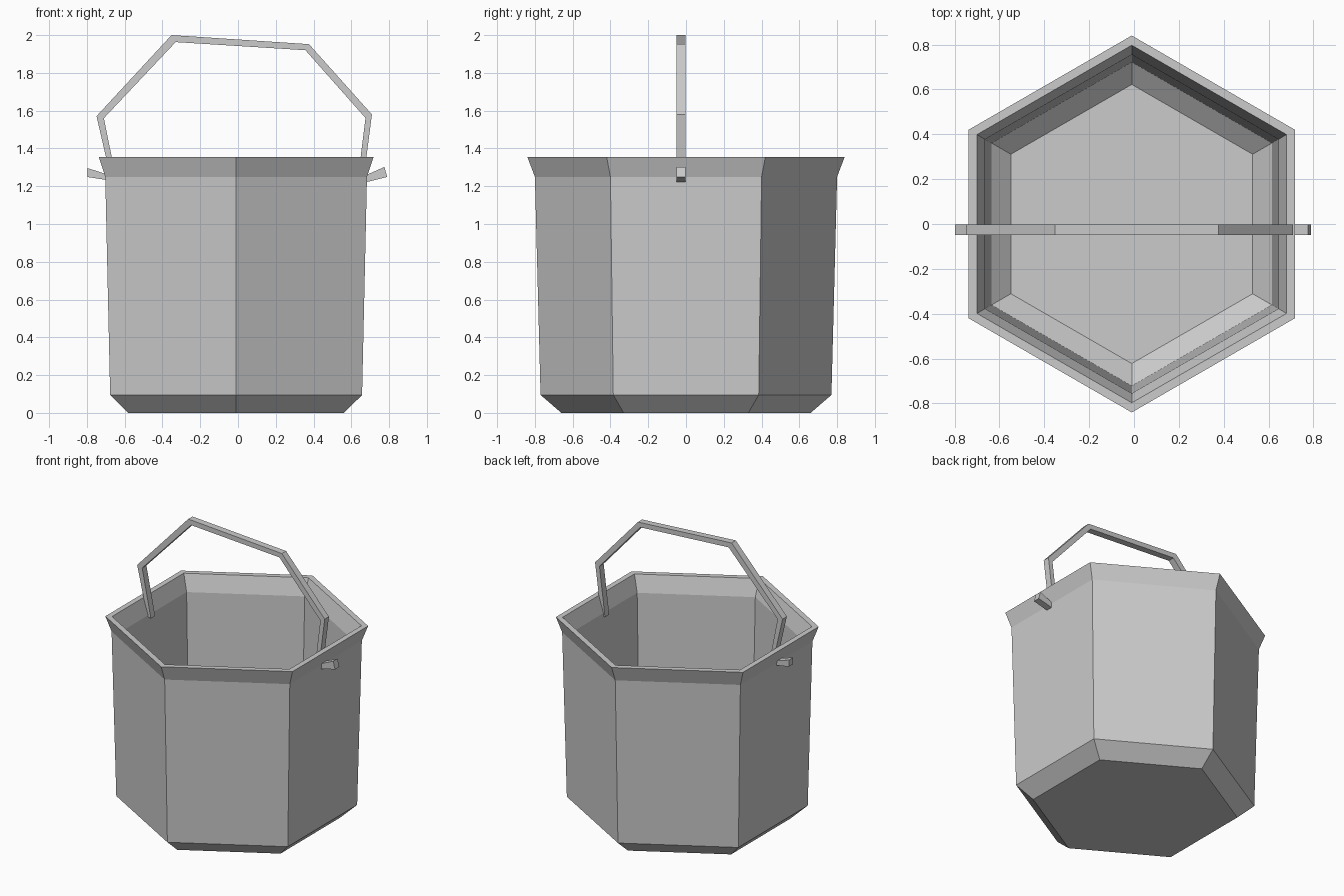
import bpy
import bmesh
from math import sin, cos, pi

cube = bpy.data.objects.get("Cube")
if cube:
    bpy.data.objects.remove(cube, do_unlink=True)

metal = bpy.data.materials.new("light_grey")
metal.use_nodes = True
GREY = (0.6, 0.6, 0.6, 1)
metal.diffuse_color = GREY
metal.node_tree.nodes["Principled BSDF"].inputs["Base Color"].default_value = GREY


def finish(name, bm):
    """Turn a bmesh into a flat-shaded object with the metal material."""
    bmesh.ops.recalc_face_normals(bm, faces=bm.faces)
    mesh = bpy.data.meshes.new(name)
    bm.to_mesh(mesh)
    bm.free()
    mesh.materials.append(metal)
    obj = bpy.data.objects.new(name, mesh)
    bpy.context.collection.objects.link(obj)
    return obj


def bridge(bm, rings):
    """Join consecutive vertex rings with quads and cap both ends."""
    for a, b in zip(rings, rings[1:]):
        n = len(a)
        for i in range(n):
            j = (i + 1) % n
            bm.faces.new((a[i], a[j], b[j], b[i]))
    bm.faces.new(rings[0])
    bm.faces.new(rings[-1])


# Hexagonal pail: (radius, height) from the underside, over the rim, to the floor
SIDES = 6
CENTRE_X = -0.01
profile = [(0.66, 0), (0.77, 0.095), (0.8, 1.25), (0.84, 1.355),
           (0.797, 1.355), (0.755, 1.24), (0.722, 0.115), (0.622, 0.04)]
bm = bmesh.new()
rings = []
for r, z in profile:
    angles = [pi / 2 + 2 * pi * i / SIDES for i in range(SIDES)]
    rings.append([bm.verts.new((CENTRE_X + r * cos(a), r * sin(a), z)) for a in angles])
bridge(bm, rings)
finish("pail", bm)

# Bent flat-bar handle, ending in stubs that poke out through the walls
outer = [(-0.797, 1.249), (-0.696, 1.233), (-0.642, 1.223), (-0.71, 1.56),
         (-0.33, 1.963), (0.357, 1.92), (0.675, 1.561), (0.632, 1.215),
         (0.68, 1.222), (0.79, 1.249)]
inner = [(-0.797, 1.296), (-0.696, 1.264), (-0.677, 1.259), (-0.749, 1.571),
         (-0.352, 2.0), (0.376, 1.952), (0.709, 1.58), (0.667, 1.255),
         (0.68, 1.26), (0.775, 1.302)]
FRONT, BACK = -0.05, -0.003
bm = bmesh.new()
rings = []
for (x0, z0), (x1, z1) in zip(outer, inner):
    corners = [(x0, FRONT, z0), (x1, FRONT, z1), (x1, BACK, z1), (x0, BACK, z0)]
    rings.append([bm.verts.new(c) for c in corners])
bridge(bm, rings)
finish("handle", bm)
